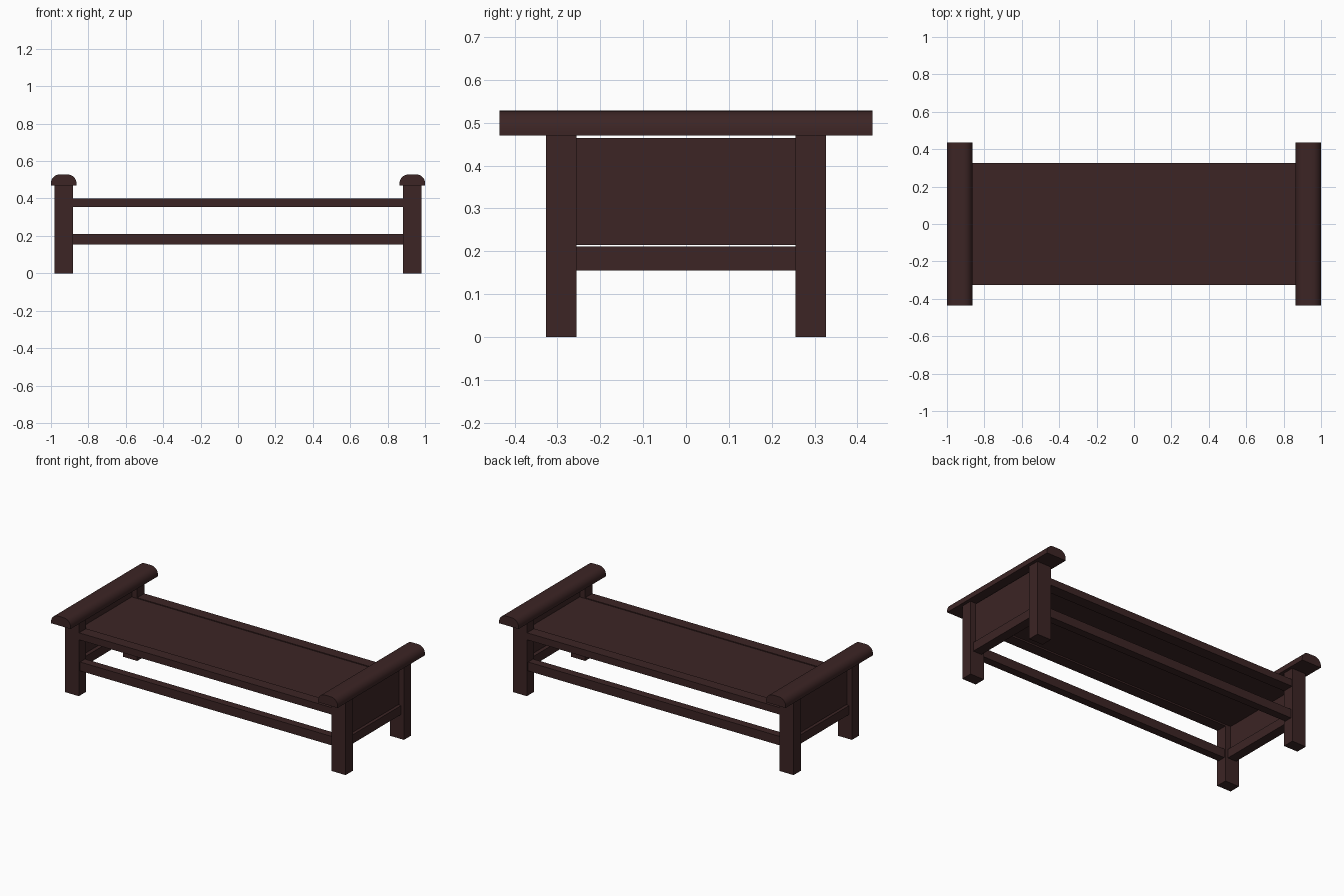
import bpy
import bmesh
import math

cube = bpy.data.objects.get("Cube")
if cube:
    bpy.data.objects.remove(cube, do_unlink=True)

# One dark wood for everything
wood = bpy.data.materials.new("dark_red_brown_wood")
wood.use_nodes = True
colour = (0.045, 0.018, 0.018, 1)
wood.diffuse_color = colour
wood.node_tree.nodes["Principled BSDF"].inputs["Base Color"].default_value = colour


def add_object(name, bm):
    bmesh.ops.recalc_face_normals(bm, faces=bm.faces[:])
    mesh = bpy.data.meshes.new(name)
    bm.to_mesh(mesh)
    bm.free()
    mesh.materials.append(wood)
    obj = bpy.data.objects.new(name, mesh)
    bpy.context.collection.objects.link(obj)
    return obj


def box(name, x, y, z):
    """Box from (low, high) ranges along each axis."""
    bm = bmesh.new()
    bmesh.ops.create_cube(bm, size=1)
    for v in bm.verts:
        for i, (low, high) in enumerate((x, y, z)):
            v.co[i] = low if v.co[i] < 0 else high
    return add_object(name, bm)


def span(side, low, high):
    return tuple(sorted((side * low, side * high)))


def arm_cap(name, side):
    """Bar with a rounded top, extruded front to back."""
    half_width, base, shoulder, top, radius = 0.068, 0.47, 0.482, 0.528, 0.046
    centre = side * (1 - half_width)
    steps = 8
    profile = [(-half_width, base), (half_width, base)]
    for sign in (1, -1):
        arc = []
        for i in range(steps + 1):
            a = math.pi / 2 * i / steps
            arc.append((sign * (half_width - radius + radius * math.cos(a)),
                        shoulder + (top - shoulder) * math.sin(a)))
        profile += arc if sign > 0 else arc[::-1]
    bm = bmesh.new()
    face = bm.faces.new([bm.verts.new((centre + x, -0.435, z)) for x, z in profile])
    result = bmesh.ops.extrude_face_region(bm, geom=[face])
    moved = [g for g in result["geom"] if isinstance(g, bmesh.types.BMVert)]
    bmesh.ops.translate(bm, verts=moved, vec=(0, 0.87, 0))
    obj = add_object(name, bm)
    bpy.ops.object.select_all(action="DESELECT")
    obj.select_set(True)
    bpy.context.view_layer.objects.active = obj
    bpy.ops.object.shade_smooth_by_angle(angle=math.radians(35))


# Ends: legs, lower rail, panel and rounded cap
for side, side_name in ((1, "left"), (-1, "right")):
    for depth, depth_name in ((-1, "front"), (1, "back")):
        box(f"{depth_name}_{side_name}_leg", span(side, 0.882, 0.98),
            span(depth, 0.255, 0.327), (0, 0.475))
    box(f"{side_name}_end_rail", span(side, 0.9, 0.96), (-0.257, 0.257), (0.155, 0.211))
    box(f"{side_name}_end_panel", span(side, 0.92, 0.945), (-0.257, 0.257), (0.215, 0.464))
    arm_cap(f"{side_name}_arm_cap", side)

# Long rails under and beside the seat
for depth, depth_name in ((-1, "front"), (1, "back")):
    box(f"{depth_name}_stretcher", (-0.885, 0.885), span(depth, 0.265, 0.315), (0.155, 0.211))
    box(f"{depth_name}_seat_rail", (-0.885, 0.885), span(depth, 0.255, 0.325), (0.355, 0.399))

# Seat board, just below the rail tops
box("seat_board", (-0.925, 0.925), (-0.256, 0.256), (0.365, 0.394))
